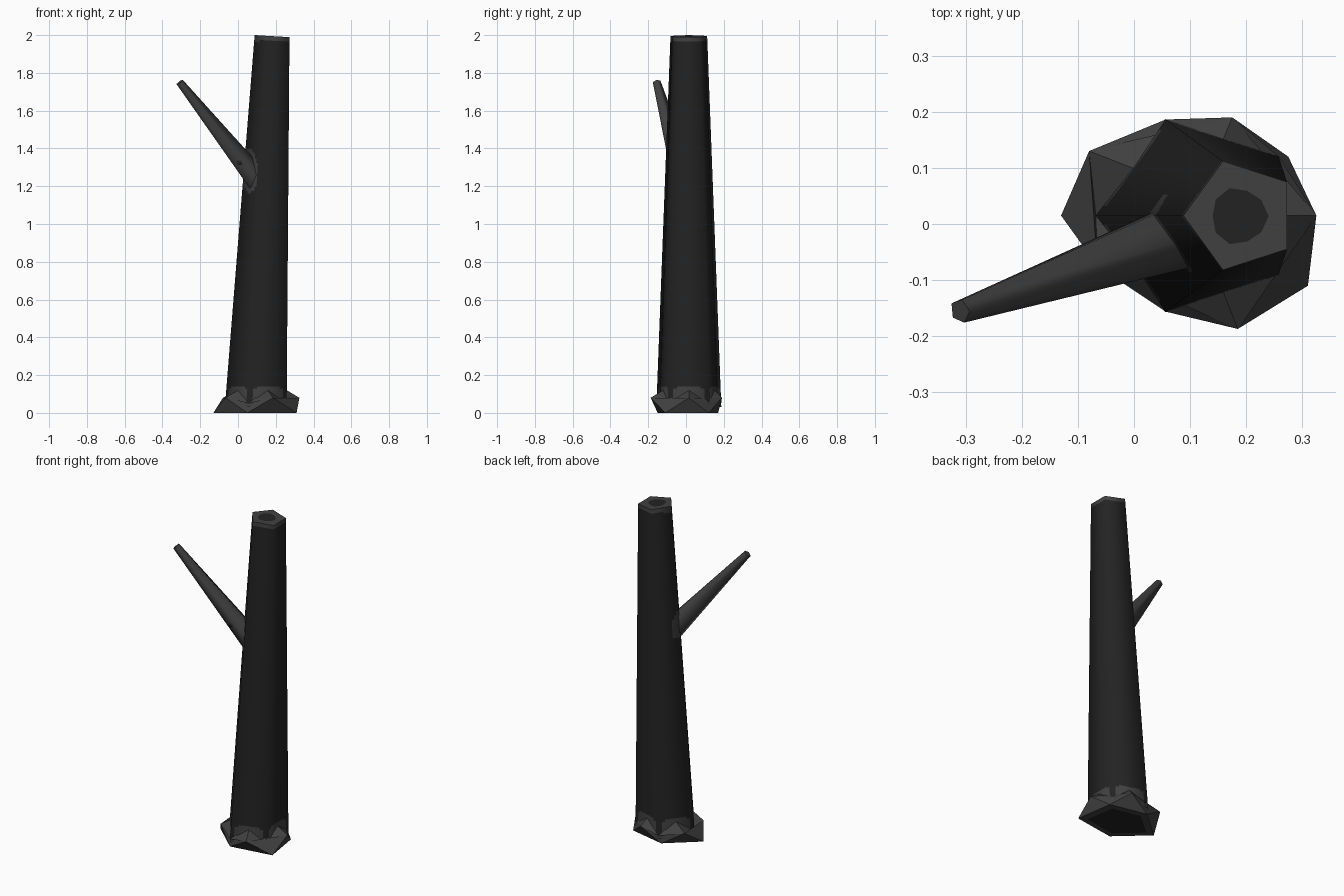
import bpy, bmesh, math
from mathutils import Vector

cube = bpy.data.objects.get("Cube")
if cube:
    bpy.data.objects.remove(cube, do_unlink=True)


def material(name, value):
    m = bpy.data.materials.new(name)
    m.use_nodes = True
    m.diffuse_color = (value, value, value, 1)
    m.node_tree.nodes["Principled BSDF"].inputs["Base Color"].default_value = (value, value, value, 1)
    return m


MATS = [material("charcoal", 0.0165), material("ash grey", 0.052)]


def finish(bm, name):
    mesh = bpy.data.meshes.new(name)
    bm.to_mesh(mesh)
    bm.free()
    for m in MATS:
        mesh.materials.append(m)
    ob = bpy.data.objects.new(name, mesh)
    bpy.context.collection.objects.link(ob)
    return ob


def bridge(bm, low, high, mat=0, smooth=False):
    n = len(low)
    for i in range(n):
        j = (i + 1) % n
        f = bm.faces.new((low[i], low[j], high[j], high[i]))
        f.material_index, f.smooth = mat, smooth


SIDES, COLS, ROWS = 5, 10, 160
BOTTOM, TOP = 0.03, 2.0


def axis(z):
    t = z / TOP
    return Vector((0.11 + 0.08 * t, 0.015, z)), 0.182 - 0.08 * t


def trunk_point(u, z):
    # u counts pentagon corners, starting at the -x corner
    c, r = axis(z)
    i, f = int(u), u % 1
    a, b = (math.pi + k * math.tau / SIDES for k in (i, i + 1))
    d = Vector((math.cos(a), math.sin(a), 0)).lerp(Vector((math.cos(b), math.sin(b), 0)), f)
    p = c + d * r
    p.z -= 0.06 * max(p.x - 0.09, 0) * (z / TOP) ** 8
    return p


BRANCH_A, BRANCH_B = Vector((0.10, -0.01, 1.23)), Vector((-0.31, -0.155, 1.75))
BRANCH_DIR = (BRANCH_B - BRANCH_A).normalized()

# Trunk: tapered five-sided shaft with pale top band, foot scallops and branch collar
bm = bmesh.new()
rings = []
for k in range(ROWS + 1):
    z = BOTTOM + (TOP - BOTTOM) * k / ROWS
    rings.append([bm.verts.new(trunk_point(i / COLS, z)) for i in range(SIDES * COLS)])
for low, high in zip(rings, rings[1:]):
    bridge(bm, low, high, smooth=True)
for n, f in enumerate(bm.faces):
    p = f.calc_center_median()
    side = ((n % (SIDES * COLS)) + 0.5) / COLS % 1
    scallop = 0.05 + 0.085 * min(1, 3 * math.sin(math.pi * side) - 0.4)
    rel = p - BRANCH_A
    off = (rel - BRANCH_DIR * rel.dot(BRANCH_DIR)).length
    collar = off < 0.078 and p.x < 0.125
    f.material_index = int(p.z > 1.968 or p.z < scallop or collar)
trunk = finish(bm, "trunk")
normals = []
for v in trunk.data.vertices:
    c, r = axis(v.co.z)
    d = v.co - c
    normals.append(Vector((d.x, d.y, 0.04 * d.length)).normalized())
trunk.data.normals_split_custom_set_from_vertices(normals)

# Cut top: pale pentagon with a dark rounded heart
bm = bmesh.new()
outer = [bm.verts.new(trunk_point(i / 2, TOP)) for i in range(SIDES * 2)]
inner = []
for i in range(SIDES * 2):
    a = math.pi + i * math.tau / (SIDES * 2)
    r = 0.05 + 0.003 * math.cos(3 * a)
    x = 0.187 + r * math.cos(a)
    inner.append(bm.verts.new((x, 0.014 + r * math.sin(a), TOP - 0.06 * (x - 0.09))))
bridge(bm, outer, inner, 1)
bm.faces.new(inner).material_index = 0
finish(bm, "trunk_top")

# Root flare: faceted five-pointed collar around the foot
FOOT = [(-0.13, 0.015), (0.05, -0.15), (0.31, -0.11), (0.275, 0.12), (0.05, 0.17)]
SHOULDER = [(-0.065, -0.075), (0.185, -0.187), (0.325, 0.015), (0.175, 0.19), (-0.08, 0.13)]
bm = bmesh.new()
foot = [bm.verts.new((x, y, 0)) for x, y in FOOT]
shoulder = [bm.verts.new((x, y, 0.08)) for x, y in SHOULDER]
corner = [bm.verts.new(trunk_point(i, 0.05)) for i in range(SIDES)]
crest = [bm.verts.new(trunk_point(i + 0.5, 0.12)) for i in range(SIDES)]
for i in range(SIDES):
    j = (i + 1) % SIDES
    for tri in ((foot[i], foot[j], shoulder[i]), (foot[j], shoulder[j], shoulder[i]),
                (shoulder[i], corner[j], crest[i]), (corner[i], shoulder[i], crest[i]),
                (shoulder[i], shoulder[j], corner[j])):
        bm.faces.new(tri).material_index = 1
# Underside with a dark middle
core = [bm.verts.new((0.1 + (x - 0.1) * 0.78, y * 0.78, 0)) for x, y in FOOT]
bridge(bm, core, foot, 1)
bm.faces.new(core[::-1]).material_index = 0
bmesh.ops.recalc_face_normals(bm, faces=bm.faces)
finish(bm, "root_flare")

# Branch: tapered five-sided stub
rot = BRANCH_DIR.to_track_quat("Z", "Y")
bm = bmesh.new()


def ring(centre, radius, n=5):
    return [bm.verts.new(centre + rot @ Vector((radius * math.cos(i * math.tau / n),
                                               radius * math.sin(i * math.tau / n), 0))) for i in range(n)]


base, tip = ring(BRANCH_A, 0.066), ring(BRANCH_B, 0.022)
bridge(bm, base, tip, 1, True)
bm.faces.new(tip).material_index = 1
bm.faces.new(base[::-1]).material_index = 1
for e in bm.edges:
    if any(not f.smooth for f in e.link_faces):
        e.smooth = False
finish(bm, "branch")

# Small dark knot on the front of the branch
bm = bmesh.new()
bmesh.ops.create_icosphere(bm, subdivisions=2, radius=0.014)
knot = finish(bm, "branch_knot")
knot.location = (0.01, -0.083, 1.325)
knot.scale = (1, 0.5, 1)
